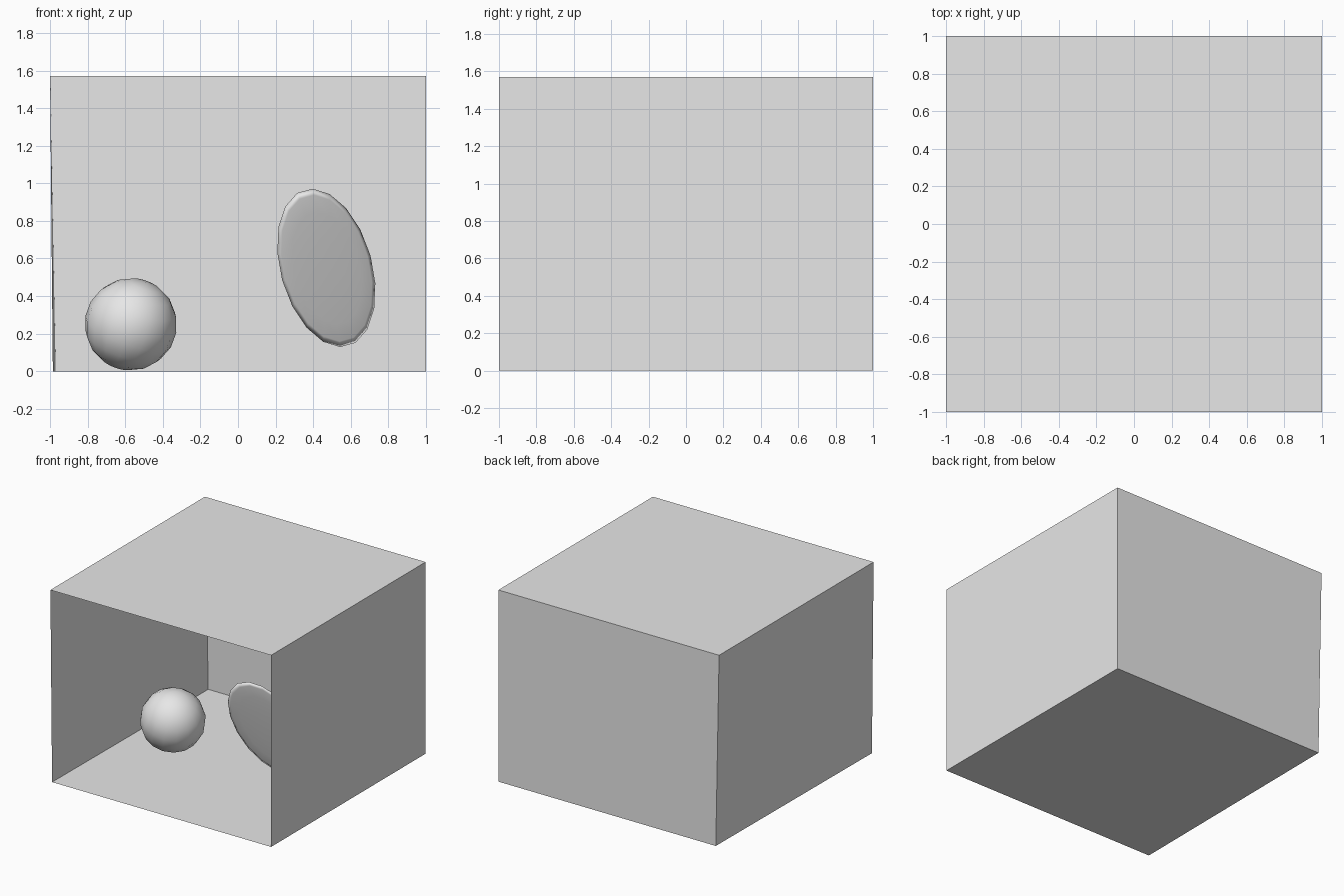
import bpy
import bmesh
from mathutils import Matrix, Vector

cube = bpy.data.objects.get("Cube")
if cube:
    bpy.data.objects.remove(cube, do_unlink=True)

grey = bpy.data.materials.new("plain_grey")
grey.use_nodes = True
grey.diffuse_color = (0.8, 0.8, 0.8, 1)
grey.node_tree.nodes["Principled BSDF"].inputs["Base Color"].default_value = (0.8, 0.8, 0.8, 1)


def add_object(name, bm, smooth=False):
    mesh = bpy.data.meshes.new(name)
    for face in bm.faces:
        face.smooth = smooth
    bm.to_mesh(mesh)
    bm.free()
    mesh.materials.append(grey)
    obj = bpy.data.objects.new(name, mesh)
    bpy.context.collection.objects.link(obj)
    return obj


def round_body(name, matrix, segments, rings):
    bm = bmesh.new()
    bmesh.ops.create_uvsphere(bm, u_segments=segments, v_segments=rings, radius=1)
    bm.transform(matrix)
    bmesh.ops.recalc_face_normals(bm, faces=bm.faces)
    return add_object(name, bm, smooth=True)


# Room: thin-walled box, open at the front, left wall leaning in slightly
HEIGHT = 1.57
bm = bmesh.new()
bmesh.ops.create_cube(bm, size=2)
for v in bm.verts:
    v.co.z = HEIGHT if v.co.z > 0 else 0
    if v.co.x < 0 and v.co.z == 0:
        v.co.x = -0.97 if v.co.y > 0 else -0.985
bm.faces.ensure_lookup_table()
front = min(bm.faces, key=lambda f: f.calc_center_median().y)
bmesh.ops.delete(bm, geom=[front], context='FACES_ONLY')
bmesh.ops.reverse_faces(bm, faces=bm.faces)
add_object("room", bm)

# Ball on the floor
round_body("ball",
           Matrix.Translation((-0.57, -0.03, 0.25))
           @ Matrix.Rotation(0.35, 4, 'Y') @ Matrix.Rotation(0.3, 4, 'X')
           @ Matrix.Scale(0.246, 4), 16, 9)


# Leaning oval disc: its axes lie in a plane tilted to the side and forward
def on_plane(x, z):
    return Vector((x, 0.41 * x - 0.3 * z, z))


long_axis = on_plane(-0.269, 0.963) * 0.432
short_axis = on_plane(0.963, 0.269) * 0.244
thin_axis = long_axis.cross(short_axis).normalized() * 0.015
axes = Matrix((long_axis, short_axis, thin_axis)).transposed().to_4x4()
round_body("oval_disc", Matrix.Translation((0.47, -0.27, 0.55)) @ axes, 18, 8)
